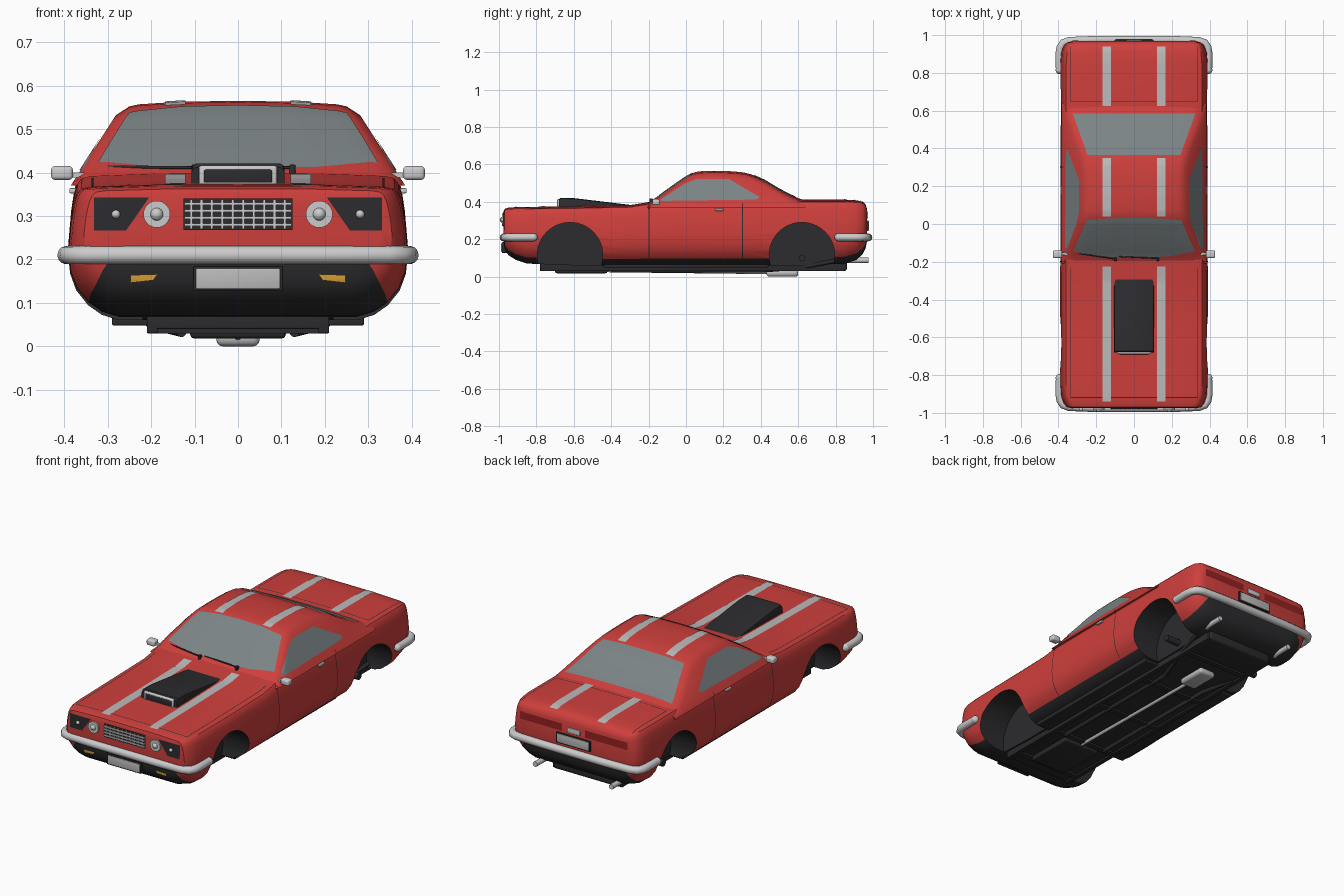
import bpy, bmesh, math
from mathutils import Vector
from mathutils.bvhtree import BVHTree

if "Cube" in bpy.data.objects:
    bpy.data.objects.remove(bpy.data.objects["Cube"])


def mat(name, r, g, b):
    m = bpy.data.materials.new(name)
    m.diffuse_color = (r, g, b, 1)
    m.use_nodes = True
    m.node_tree.nodes["Principled BSDF"].inputs["Base Color"].default_value = m.diffuse_color
    return m


RED, DARK = mat("red_paint", .62, .05, .045), mat("black_trim", .025, .025, .028)
GLASS, AMBER = mat("glass", .2, .23, .235), mat("amber", .75, .38, .04)
LAMP, PALE = mat("tail_red", .3, .015, .015), mat("pale_grey", .5, .5, .5)


def finish(name, bm, mats=(), angle=35):
    me = bpy.data.meshes.new(name)
    bm.to_mesh(me)
    bm.free()
    ob = bpy.data.objects.new(name, me)
    bpy.context.collection.objects.link(ob)
    for m in mats:
        me.materials.append(m)
    smooth(ob, angle)
    return ob


def smooth(ob, angle=35):
    bpy.ops.object.select_all(action='DESELECT')
    bpy.context.view_layer.objects.active = ob
    ob.select_set(True)
    bpy.ops.object.shade_smooth_by_angle(angle=math.radians(angle))


def loft(name, sections, mats, dark_from=99):
    """Skin closed half sections (top centre to bottom centre), mirrored over x."""
    bm, rings, h = bmesh.new(), [], len(sections[0])
    for s in sections:
        full = s + [(-x, y, z) for x, y, z in s[-2:0:-1]]
        rings.append([bm.verts.new(p) for p in full])
    n = len(rings[0])
    for a, b in zip(rings, rings[1:]):
        for i in range(n):
            f = bm.faces.new((a[i], a[(i + 1) % n], b[(i + 1) % n], b[i]))
            f.material_index = int(dark_from <= i < 2 * (h - 1) - dark_from)
    bm.faces.new(rings[0])
    bm.faces.new(rings[-1])
    bmesh.ops.recalc_face_normals(bm, faces=bm.faces)
    return finish(name, bm, mats)


def box(name, x, y, z, m=None, bevel=0.0, mirror=False):
    bm = bmesh.new()
    for s in ((1, -1) if mirror else (1,)):
        vs = bmesh.ops.create_cube(bm, size=1)['verts']
        for v in vs:
            v.co = Vector((s * (x[0] + x[1]) / 2 + v.co.x * (x[1] - x[0]),
                           (y[0] + y[1]) / 2 + v.co.y * (y[1] - y[0]),
                           (z[0] + z[1]) / 2 + v.co.z * (z[1] - z[0])))
    if bevel:
        bmesh.ops.bevel(bm, geom=bm.edges[:], offset=bevel, segments=3, affect='EDGES', profile=.5)
    return finish(name, bm, [m] if m else [])


def tube(name, pts, r, m=None, mirror=False, res=4):
    cu = bpy.data.curves.new(name, 'CURVE')
    cu.dimensions, cu.bevel_depth, cu.bevel_resolution, cu.use_fill_caps = '3D', r, res, True
    for s in ((1, -1) if mirror else (1,)):
        sp = cu.splines.new('POLY')
        sp.points.add(len(pts) - 1)
        for q, p in zip(sp.points, pts):
            q.co = (s * p[0], p[1], p[2], 1)
    ob = bpy.data.objects.new(name, cu)
    bpy.context.collection.objects.link(ob)
    if m:
        cu.materials.append(m)
    return ob


# Lower body: (y, half width, bottom z, top z)
stations = [(-.975, .33, .19, .345), (-.97, .355, .15, .358), (-.95, .372, .115, .364), (-.91, .385, .09, .366),
            (-.85, .39, .07, .367), (-.6, .392, .06, .37), (-.3, .392, .06, .376), (-.2, .39, .06, .392),
            (0, .39, .06, .397), (.3, .39, .06, .401), (.62, .39, .06, .405), (.85, .39, .07, .405),
            (.91, .385, .09, .402), (.945, .372, .12, .395), (.96, .355, .15, .382), (.968, .33, .19, .36)]
shape = [(0, 1.02), (.5, 1.017), (.86, 1), (.92, .985), (.945, .95), (.965, .87), (.985, .72), (1, .5),
         (.985, .34), (.95, .22), (.88, .11), (.8, .04), (.7, 0), (0, 0)]
body = loft("body", [[(w * u, y, b + (t - b) * v) for u, v in shape] for y, w, b, t in stations], [RED, DARK], 10)

# Wheel arches cut as dark wells
for y in (-.62, .62):
    for s in (-1, 1):
        bpy.ops.mesh.primitive_cylinder_add(vertices=64, radius=.175, depth=.3, location=(s * .37, y, .115),
                                            rotation=(0, math.pi / 2, 0))
        cut = bpy.context.object
        cut.name, cut.hide_render = "arch_cutter", True
        cut.data.materials.append(RED)
        cut.data.materials.append(DARK)
        for f in cut.data.polygons:
            f.material_index = 1
        md = body.modifiers.new("arch", 'BOOLEAN')
        md.operation, md.solver, md.object = 'DIFFERENCE', 'EXACT', cut
        bpy.context.view_layer.objects.active = body
        bpy.ops.object.modifier_apply(modifier=md.name)
        bpy.data.objects.remove(cut)
smooth(body)

# Cabin: roof profile (y, edge z)
roof = [(-.21, .383), (-.17, .405), (-.12, .443), (-.06, .486), (0, .527), (.035, .546), (.07, .554), (.15, .557),
        (.25, .554), (.31, .548), (.36, .535), (.42, .508), (.49, .466), (.55, .433), (.6, .412), (.64, .398)]


def side_x(z):
    return .372 - (z - .39) * .64


cabin = []
for y, z in roof:
    w, low = side_x(z), max(z - .025, .375)
    cabin.append([(0, y, z + .008), (w * .5, y, z + .006), (w * .86, y, z), (w * .945, y, z - .005),
                  (w * .99, y, z - .013), (side_x(low), y, low), (side_x(.37), y, .37), (0, y, .365)])
cabin = loft("cabin", cabin, [RED])

shell = bmesh.new()
shell.from_mesh(body.data)
shell.from_mesh(cabin.data)
bvh = BVHTree.FromBMesh(shell)
DOWN, BACK, FWD, LEFT = Vector((0, 0, -1)), Vector((0, 1, 0)), Vector((0, -1, 0)), Vector((-1, 0, 0))


def drape(name, A, B, d, m=None, off=.003, rows=8, k=6, mirror=False):
    """Lay a patch between polylines A and B onto the shell along direction d."""
    bm = bmesh.new()

    def dense(P):
        P = [Vector(p) for p in P]
        return [P[i].lerp(P[i + 1], j / k) for i in range(len(P) - 1) for j in range(k)] + [P[-1]]
    A, B = dense(A), dense(B)
    for s in ((1, -1) if mirror else (1,)):
        grid = []
        for r in range(rows + 1):
            row = []
            for a, b in zip(A, B):
                p = a.lerp(b, r / rows)
                hit = bvh.ray_cast(p - d * (3 + p.dot(d)), d)[0]
                q = (hit or p) - d * off
                row.append(bm.verts.new((s * q.x, q.y, q.z)))
            grid.append(row)
        dd = Vector((s * d.x, d.y, d.z))
        for r in range(rows):
            for i in range(len(A) - 1):
                f = bm.faces.new((grid[r][i], grid[r][i + 1], grid[r + 1][i + 1], grid[r + 1][i]))
                f.normal_update()
                if f.normal.dot(dd) > 0:
                    f.normal_flip()
    return finish(name, bm, [m] if m else [])


# Windows
drape("windshield", [(-.322, -.145, 0), (-.18, -.172, 0), (0, -.18, 0), (.18, -.172, 0), (.322, -.145, 0)],
      [(-.25, .02, 0), (-.125, .03, 0), (0, .032, 0), (.125, .03, 0), (.25, .02, 0)], DOWN, GLASS, rows=16)
drape("rear_window", [(-.245, .365, 0), (.245, .365, 0)], [(-.325, .585, 0), (.325, .585, 0)], DOWN, GLASS,
      rows=16, k=20)
drape("side_window", [(0, -.145, .405), (0, .02, .407), (0, .08, .408), (0, .23, .41), (0, .375, .412)],
      [(0, -.125, .42), (0, -.005, .498), (0, .06, .522), (0, .23, .522), (0, .395, .425)], LEFT, GLASS, mirror=True)

# Twin stripes on bonnet, roof and boot
for part, y0, y1 in (("bonnet", -.94, -.225), ("roof", .04, .35), ("boot", .625, .94)):
    drape(part + "_stripe", [(.121, y0, 0), (.121, y1, 0)], [(.168, y0, 0), (.168, y1, 0)], DOWN, PALE,
          k=30, rows=2, mirror=True)


# Panel gaps
def gap(name, a, b, w, d):
    a, b, w = Vector(a), Vector(b), Vector(w) * .004
    drape(name, [a, b], [a + w, b + w], d, DARK, off=.0015, rows=1, k=20, mirror=True)


for part, y0, y1 in (("bonnet", -.92, -.235), ("boot", .645, .94)):
    gap(part + "_side_gap", (.333, y0, 0), (.333, y1, 0), (1, 0, 0), DOWN)
gap("bonnet_front_gap", (0, -.92, 0), (.335, -.92, 0), (0, 1, 0), DOWN)
gap("boot_front_gap", (0, .645, 0), (.335, .645, 0), (0, 1, 0), DOWN)
for y in (-.2, .3):
    gap("door_gap", (0, y, .1), (0, y, .39), (0, 1, 0), LEFT)

# Bumpers, plates, exhaust tips
for name, s in (("front_bumper", 1), ("rear_bumper", -1)):
    half = [(.393, -.815), (.395, -.9), (.39, -.935), (.375, -.958), (.345, -.969), (.2, -.975)]
    path = half + [(-x, y) for x, y in half[::-1]]
    tube(name, [(x, s * y, .21) for x, y in path], .021)
    for x in (.394, -.394):
        bpy.ops.mesh.primitive_uv_sphere_add(segments=20, ring_count=12, radius=.021, location=(x, s * -.815, .21))
        bpy.context.object.name = name + "_end"
        smooth(bpy.context.object)
box("front_plate_frame", (-.103, .103), (-.985, -.955), (.127, .184), DARK, .003)
box("front_plate", (-.097, .097), (-.988, -.96), (.132, .179), PALE, .003)
box("rear_plate_frame", (-.103, .103), (.955, .976), (.243, .3), DARK, .003)
box("rear_plate", (-.097, .097), (.96, .979), (.248, .295), PALE, .003)
tube("exhaust_tip", [(.23, .8, .085), (.23, .975, .088)], .014, None, True)

# Front lamps and grille
drape("lamp_panel", [(.332, 0, .342), (.26, 0, .342), (.205, 0, .342)],
      [(.332, 0, .266), (.285, 0, .266), (.258, 0, .266)], BACK, DARK, mirror=True)
drape("indicator", [(.185, 0, .166), (.247, 0, .164)], [(.195, 0, .152), (.247, 0, .146)], BACK, AMBER,
      off=.004, rows=3, mirror=True)
for s in (-1, 1):
    bpy.ops.mesh.primitive_cylinder_add(vertices=32, radius=.031, depth=.016, location=(s * .187, -.976, .304),
                                        rotation=(math.pi / 2, 0, 0))
    bpy.context.object.name = "headlamp_ring"
    for x, r in ((.187, .015), (.281, .01)):
        bpy.ops.mesh.primitive_uv_sphere_add(segments=20, ring_count=12, radius=r, location=(s * x, -.981, .304))
        bpy.context.object.name = "lamp_bulb"
        smooth(bpy.context.object)
box("grille_back", (-.125, .125), (-.979, -.95), (.268, .34), DARK)
for i in range(10):
    x = -.108 + i * .024
    box("grille_upright", (x - .003, x + .003), (-.985, -.975), (.27, .338))
for i in range(4):
    z = .28 + i * .016
    box("grille_bar", (-.123, .123), (-.984, -.975), (z - .003, z + .003))

# Tail lights and boot lock
drape("tail_light", [(.07, 0, .352), (.325, 0, .352)], [(.07, 0, .312), (.325, 0, .312)], FWD, LAMP, mirror=True)
box("boot_lock", (-.04, .04), (.955, .974), (.312, .34), None, .003)

# Bonnet scoop
scoop = [[(0, y, t), (.096, y, t), (.104, y, t - .004), (.107, y, t - .012), (.107, y, .355), (0, y, .355)]
         for y, t in ((-.68, .412), (-.672, .421), (-.6, .42), (-.45, .402), (-.285, .382))]
loft("bonnet_scoop", scoop, [DARK])
box("scoop_surround", (-.09, .09), (-.688, -.67), (.371, .416), None, .006)
box("scoop_mouth", (-.079, .079), (-.69, -.67), (.376, .407), DARK, .004)

# Mirrors, handles, wipers
box("mirror", (.38, .43), (-.18, -.14), (.383, .415), None, .009, True)
box("mirror_arm", (.355, .39), (-.165, -.152), (.388, .4), None, 0, True)
box("door_handle", (.372, .388), (.155, .2), (.352, .364), None, .003, True)
tube("wiper_left", [(-.3, -.155, .413), (-.1, -.185, .411)], .0035, DARK)
tube("wiper_right", [(-.08, -.172, .413), (.125, -.182, .411)], .0035, DARK)
for x in (-.1, .125):
    box("wiper_pivot", (x - .007, x + .007), (-.195, -.178), (.385, .418), DARK, .002)

# Underbody
box("floor_pan", (-.21, .21), (-.78, .68), (.04, .075), DARK, .004)
box("sill_pan", (.2, .29), (-.44, .44), (.048, .075), DARK, .004, True)
box("chassis_rail", (.185, .21), (-.78, .85), (.03, .07), DARK, .003, True)
for y in (-.7, -.4, -.05, .3, .66):
    box("cross_member", (-.2, .2), (y - .015, y + .015), (.03, .05), DARK)
box("oil_pan", (-.11, .11), (-.7, -.42), (.018, .05), DARK, .01)
box("fuel_tank", (-.2, .2), (.68, .86), (.03, .09), DARK, .012)
tube("drive_shaft", [(0, -.45, .033), (0, .48, .022)], .009, PALE)
box("differential", (-.05, .05), (.43, .6), (0, .035), PALE, .015)
tube("rear_axle", [(-.3, .62, .1), (.3, .62, .1)], .018, DARK)
tube("exhaust_pipe", [(.13, -.4, .032), (.13, .4, .032), (.2, .62, .05), (.23, .8, .085)], .011, DARK, True)
shell.free()
